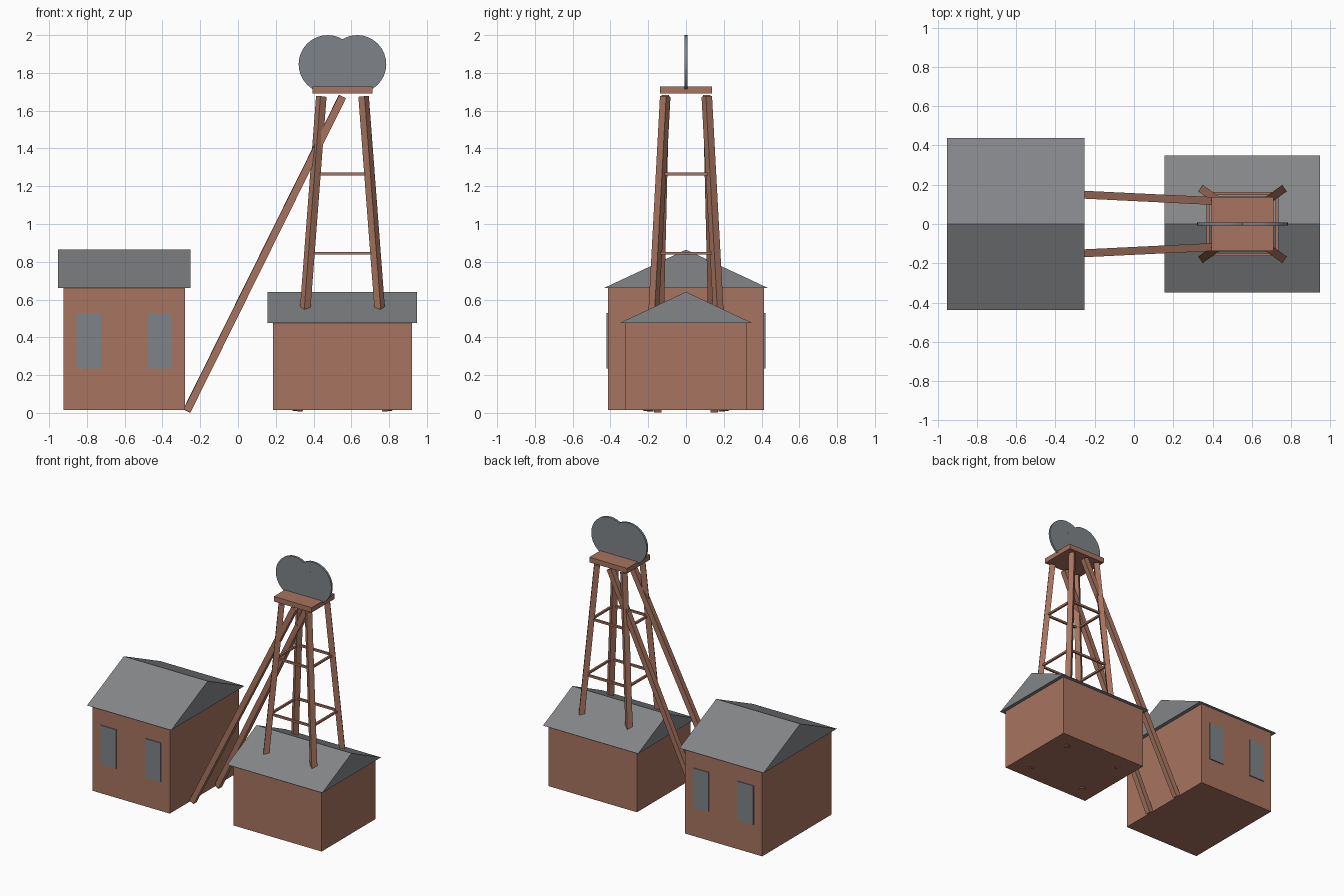
import bpy
import bmesh
from math import radians
from mathutils import Vector, Matrix

if "Cube" in bpy.data.objects:
    bpy.data.objects.remove(bpy.data.objects["Cube"], do_unlink=True)


def material(name, rgb):
    m = bpy.data.materials.new(name)
    m.use_nodes = True
    m.diffuse_color = (*rgb, 1)
    m.node_tree.nodes["Principled BSDF"].inputs["Base Color"].default_value = (*rgb, 1)
    return m


BROWN = material("rusty brown", (0.39, 0.175, 0.115))
ROOF = material("roof grey", (0.23, 0.235, 0.245))
STEEL = material("steel grey", (0.21, 0.23, 0.25))


def finish(name, bm, mat):
    bmesh.ops.recalc_face_normals(bm, faces=bm.faces)
    mesh = bpy.data.meshes.new(name)
    bm.to_mesh(mesh)
    bm.free()
    mesh.materials.append(mat)
    ob = bpy.data.objects.new(name, mesh)
    bpy.context.collection.objects.link(ob)
    return ob


def box(name, lo, hi, mat):
    lo, hi = Vector(lo), Vector(hi)
    bm = bmesh.new()
    bmesh.ops.create_cube(bm, size=1, matrix=Matrix.Translation((lo + hi) / 2)
                          @ Matrix.Diagonal((*(hi - lo), 1)))
    return finish(name, bm, mat)


def beam(name, a, b, width, mat=BROWN):
    """Square bar from a to b, with one pair of sides kept level."""
    a, b = Vector(a), Vector(b)
    d = (b - a).normalized()
    side = d.cross(Vector((0, 0, 1))).normalized()
    rot = Matrix((side, d.cross(side), d)).transposed().to_4x4()
    bm = bmesh.new()
    bmesh.ops.create_cube(bm, size=1, matrix=Matrix.Translation((a + b) / 2) @ rot
                          @ Matrix.Diagonal((width, width, (b - a).length, 1)))
    return finish(name, bm, mat)


def gable_roof(name, x0, x1, half, z0, z1):
    bm = bmesh.new()
    ends = [[bm.verts.new(p) for p in ((x, -half, z0), (x, half, z0), (x, 0, z1))]
            for x in (x0, x1)]
    for end in ends:
        bm.faces.new(end)
    for i in range(3):
        j = (i + 1) % 3
        bm.faces.new((ends[0][i], ends[0][j], ends[1][j], ends[1][i]))
    return finish(name, bm, ROOF)


def disc(name, x, z, radius, thick):
    bm = bmesh.new()
    bmesh.ops.create_cone(bm, cap_ends=True, segments=32, radius1=radius,
                          radius2=radius, depth=thick,
                          matrix=Matrix.Translation((x, 0, z))
                          @ Matrix.Rotation(radians(90), 4, 'X'))
    return finish(name, bm, STEEL)


# Engine house with windows front and back
box("engine_house_walls", (-0.925, -0.413, 0.015), (-0.28, 0.413, 0.662), BROWN)
gable_roof("engine_house_roof", -0.953, -0.252, 0.437, 0.66, 0.864)
for side, s in (("front", -1), ("back", 1)):
    for label, x in (("right", -0.79), ("left", -0.417)):
        y0, y1 = sorted((s * 0.412, s * 0.42))
        box(f"{side}_{label}_window", (x - 0.065, y0, 0.235),
            (x + 0.065, y1, 0.53), STEEL)

# Shaft house under the tower
box("shaft_house_walls", (0.185, -0.32, 0.015), (0.922, 0.32, 0.478), BROWN)
gable_roof("shaft_house_roof", 0.155, 0.948, 0.35, 0.476, 0.641)

# Tower legs lean in towards the top
CX, TOP = 0.553, 1.675


def leg_point(sx, sy, z):
    t = (TOP - z) / TOP
    return Vector((CX + sx * (0.112 + 0.127 * t), sy * (0.11 + 0.09 * t), z))


CORNERS = [(-1, -1), (1, -1), (1, 1), (-1, 1)]
for n, c in enumerate(CORNERS):
    beam(f"tower_leg_{n + 1}", leg_point(*c, 0.01), leg_point(*c, TOP), 0.04)

# Two rings of rails around the legs
for level, z in (("lower", 0.845), ("upper", 1.265)):
    for n, c in enumerate(CORNERS):
        beam(f"{level}_rail_{n + 1}", leg_point(*c, z),
             leg_point(*CORNERS[(n + 1) % 4], z), 0.015)

# Long raking struts
for label, s in (("front", -1), ("back", 1)):
    beam(f"{label}_raking_strut", (-0.271, s * 0.15, 0.01),
         (CX, s * 0.11, TOP), 0.04)

# Head platform and the two winding wheels
box("head_platform", (0.395, -0.137, 1.69), (0.711, 0.137, 1.728), BROWN)
for label, x, thick in (("right", 0.475, 0.016), ("left", 0.631, 0.0155)):
    disc(f"{label}_winding_wheel", x, 1.846, 0.154, thick)
